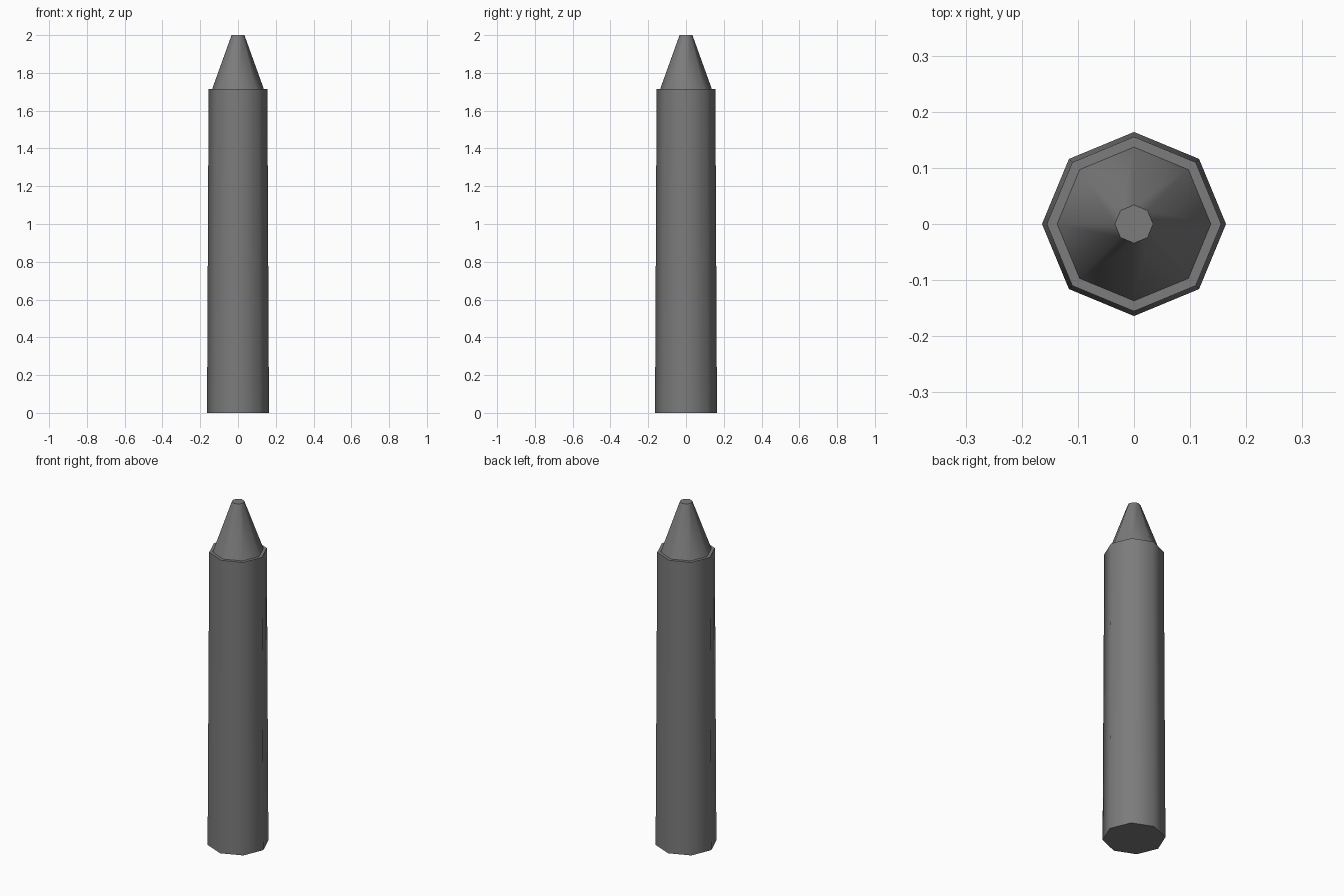
import bpy, bmesh, math

if "Cube" in bpy.data.objects:
    bpy.data.objects.remove(bpy.data.objects["Cube"])

SIDES = 8

# Dark grey wax
dark = bpy.data.materials.new("dark_grey")
dark.diffuse_color = (0.2, 0.2, 0.2, 1)
dark.use_nodes = True
dark.node_tree.nodes["Principled BSDF"].inputs["Base Color"].default_value = dark.diffuse_color


def lathe(name, profile, cap_bottom=False, cap_top=False):
    """Sweep a (radius, z) profile round z as an octagon."""
    bm = bmesh.new()
    rings = []
    for r, z in profile:
        rings.append([bm.verts.new((r * math.cos(i * math.tau / SIDES),
                                    r * math.sin(i * math.tau / SIDES), z))
                      for i in range(SIDES)])
    for a, b in zip(rings, rings[1:]):
        for i in range(SIDES):
            j = (i + 1) % SIDES
            bm.faces.new((a[i], a[j], b[j], b[i]))
    if cap_bottom:
        bm.faces.new(rings[0][::-1])
    if cap_top:
        bm.faces.new(rings[-1])
    for f in bm.faces:
        f.smooth = True
    # Smooth round the sides, crisp at the rims
    bm.normal_update()
    for e in bm.edges:
        if len(e.link_faces) == 2 and e.calc_face_angle() > math.radians(50):
            e.smooth = False
    mesh = bpy.data.meshes.new(name)
    bm.to_mesh(mesh)
    bm.free()
    mesh.materials.append(dark)
    obj = bpy.data.objects.new(name, mesh)
    bpy.context.collection.objects.link(obj)
    return obj


# Slightly tapered body with a flat shoulder ring
lathe("body", [(0.164, 0), (0.1555, 1.714), (0.137, 1.714)], cap_bottom=True)

# Blunt conical tip
lathe("tip", [(0.137, 1.714), (0.034, 2.0)], cap_top=True)
